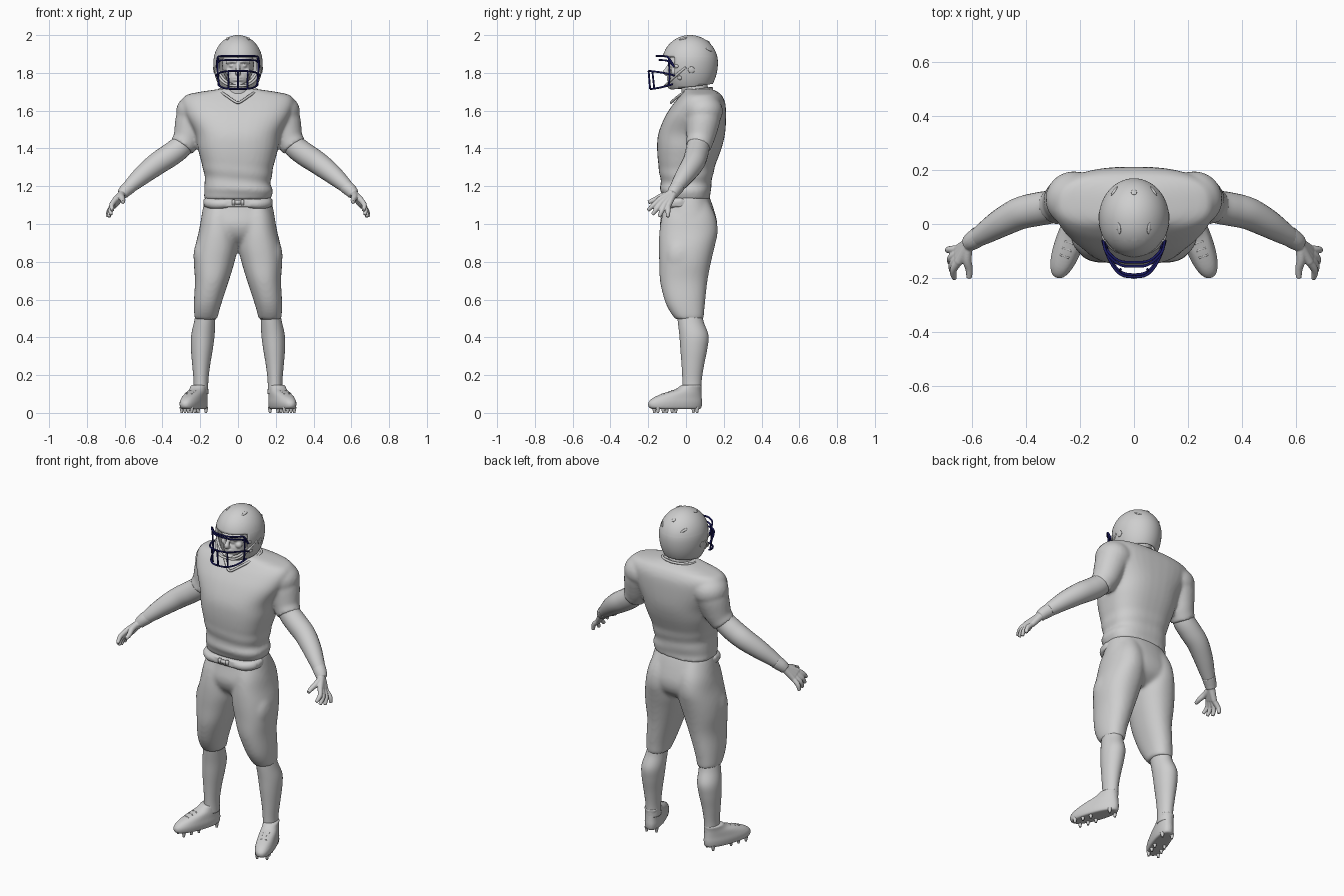
import bpy, bmesh, math
from mathutils import Vector, Matrix

if "Cube" in bpy.data.objects:
    bpy.data.objects.remove(bpy.data.objects["Cube"])


def material(name, rgb):
    m = bpy.data.materials.new(name)
    m.use_nodes = True
    m.diffuse_color = (*rgb, 1)
    node = next(n for n in m.node_tree.nodes if n.type == 'BSDF_PRINCIPLED')
    node.inputs["Base Color"].default_value = (*rgb, 1)
    return m


GREY = material("plain grey", (0.62, 0.62, 0.62))
NAVY = material("navy", (0.01, 0.01, 0.12))


def spline(rows, k=6):
    """Smooth interpolation through rows of numbers."""
    out = []
    for i in range(len(rows) - 1):
        a, b, c, d = (rows[min(max(i + j, 0), len(rows) - 1)] for j in (-1, 0, 1, 2))
        for s in range(k):
            t = s / k
            out.append([q + t / 2 * (r - p + t * (2 * p - 5 * q + 4 * r - u + t * (3 * (q - r) + u - p)))
                        for p, q, r, u in zip(a, b, c, d)])
    return out + [list(rows[-1])]


def skin(bm, loops):
    rings = [[bm.verts.new(p) for p in loop] for loop in loops]
    n = len(rings[0])
    for a, b in zip(rings, rings[1:]):
        for i in range(n):
            bm.faces.new((a[i], a[(i + 1) % n], b[(i + 1) % n], b[i]))
    bm.faces.new(rings[0])
    bm.faces.new(rings[-1])
    return [v for r in rings for v in r]


def loft(bm, rows, power=2.0, n=40):
    """Stacked level rings: z, centre x, half width, front y, back y."""
    loops = []
    for z, cx, rx, front, back in spline(rows):
        loop = []
        for i in range(n):
            a = math.tau * i / n
            c, s = math.cos(a), math.sin(a)
            e = 2 / power
            loop.append((cx + rx * math.copysign(abs(c) ** e, c),
                         (front + back) / 2 + (back - front) / 2 * math.copysign(abs(s) ** e, s), z))
        loops.append(loop)
    return skin(bm, loops)


def limb(bm, rows, n=20):
    """Round tube through x, y, z, radius."""
    pts = spline(rows)
    loops = []
    for i, p in enumerate(pts):
        d = Vector(pts[min(i + 1, len(pts) - 1)][:3]) - Vector(pts[max(i - 1, 0)][:3])
        u = d.cross(Vector((0.3, 1, 0.2))).normalized()
        w = d.cross(u).normalized()
        loops.append([Vector(p[:3]) + p[3] * (u * math.cos(math.tau * j / n) + w * math.sin(math.tau * j / n))
                      for j in range(n)])
    return skin(bm, loops)


def ball(bm, centre, radii, rot=Matrix(), seg=24):
    mat = Matrix.Translation(centre) @ rot @ Matrix.Diagonal((*radii, 1))
    return bmesh.ops.create_uvsphere(bm, u_segments=seg, v_segments=seg // 2, radius=1, matrix=mat)["verts"]


def finish(name, bm, voxel=0, mirror=False, smooth=4):
    bmesh.ops.recalc_face_normals(bm, faces=bm.faces)
    me = bpy.data.meshes.new(name)
    bm.to_mesh(me)
    bm.free()
    me.shade_smooth()
    me.materials.append(GREY)
    ob = bpy.data.objects.new(name, me)
    bpy.context.collection.objects.link(ob)
    if voxel:
        r = ob.modifiers.new("blend", 'REMESH')
        r.mode, r.voxel_size, r.use_smooth_shade = 'VOXEL', voxel, True
        s = ob.modifiers.new("soften", 'SMOOTH')
        s.factor, s.iterations = 0.5, smooth
    if mirror:
        ob.modifiers.new("mirror", 'MIRROR').use_mirror_merge = False
    return ob


def bar(name, paths, radius, mat):
    cu = bpy.data.curves.new(name, 'CURVE')
    cu.dimensions, cu.bevel_depth, cu.bevel_resolution, cu.use_fill_caps = '3D', radius, 2, True
    for path in paths:
        sp = cu.splines.new('NURBS')
        sp.points.add(len(path) - 1)
        for p, co in zip(sp.points, path):
            p.co = (*co, 1)
        sp.order_u, sp.use_endpoint_u = min(3, len(path)), True
    cu.materials.append(mat)
    ob = bpy.data.objects.new(name, cu)
    bpy.context.collection.objects.link(ob)


def both(path):
    """Continue a path that ends on the centre line across to the other side."""
    return path + [(-x, y, z) for x, y, z in reversed(path[:-1])]


# Jersey with padded shoulders, short sleeves and waist folds
bm = bmesh.new()
body = loft(bm, [(1.13, 0, .176, -.118, .13), (1.18, 0, .182, -.136, .131), (1.22, 0, .174, -.134, .136),
                 (1.30, 0, .187, -.145, .152), (1.40, 0, .213, -.153, .188), (1.48, 0, .228, -.146, .207),
                 (1.57, 0, .275, -.11, .212), (1.64, 0, .297, -.064, .208), (1.68, 0, .278, -.03, .19),
                 (1.698, 0, .21, -.015, .17), (1.715, 0, .095, -.01, .135)], 2.6)
for v in body:
    if v.co.z < 1.34:
        f = 1 + 0.018 * math.sin(75 * v.co.z + 9 * v.co.x) * min(1, (1.34 - v.co.z) * 10)
        v.co.x *= f
        v.co.y *= f
for s in (1, -1):
    ball(bm, (s * .222, .092, 1.597), (.106, .104, .092))
    limb(bm, [(s * .21, .10, 1.61, .08), (s * .238, .092, 1.56, .091),
              (s * .262, .08, 1.475, .079), (s * .277, .073, 1.44, .072), (s * .298, .064, 1.408, .068)])
finish("jersey", bm, voxel=.009, smooth=8)
bar("collar", [both([(0, .137, 1.718), (.08, .127, 1.718), (.105, .05, 1.71), (.085, -.016, 1.695),
                     (.045, -.052, 1.668), (.012, -.077, 1.645), (0, -.08, 1.642)])], .007, GREY)

# Arms
bm = bmesh.new()
limb(bm, [(.265, .08, 1.48, .058), (.30, .065, 1.413, .061), (.355, .055, 1.368, .062), (.42, .04, 1.325, .06),
          (.49, .005, 1.272, .053), (.55, -.032, 1.22, .042), (.595, -.06, 1.178, .031)])
finish("arms", bm, mirror=True)

# Gloved hands with spread fingers
bm = bmesh.new()
limb(bm, [(.57, -.043, 1.20, .038), (.595, -.06, 1.178, .035), (.612, -.072, 1.158, .03)])
for i in range(4):
    t = i / 3
    reach = .012 * math.sin(math.pi * t)
    base = Vector((.65, -.142, 1.128)).lerp(Vector((.652, -.093, 1.1)), t)
    tip = Vector((.664, -.202, 1.072)).lerp(Vector((.69, -.097, 1.036)), t) + Vector((0, -reach, -reach))
    bend = base.lerp(tip, .5) + Vector((.012, 0, 0))
    limb(bm, [(.603, -.065, 1.168, .022), (*base, .016)])
    limb(bm, [(*base, .0145), (*bend, .013), (*tip, .0095)])
limb(bm, [(.615, -.075, 1.16, .02), (.618, -.13, 1.145, .017), (.61, -.168, 1.127, .014), (.61, -.2, 1.115, .01)])
finish("gloves", bm, voxel=.0035, mirror=True, smooth=2)

# Trousers with thigh and knee pads
bm = bmesh.new()
loft(bm, [(1.15, 0, .172, -.11, .122), (1.08, 0, .187, -.122, .147), (1.0, 0, .199, -.138, .166),
          (.94, 0, .195, -.12, .155), (.9, 0, .14, -.08, .12), (.875, 0, .06, -.04, .08)], 2.3)
for s in (1, -1):
    loft(bm, [(1.12, s * .092, .07, -.1, .12), (1.04, s * .1, .092, -.128, .157), (.96, s * .106, .102, -.141, .168),
              (.88, s * .114, .113, -.144, .152), (.8, s * .126, .108, -.142, .133), (.7, s * .138, .09, -.138, .114),
              (.6, s * .157, .076, -.115, .103), (.54, s * .166, .067, -.088, .097), (.495, s * .17, .06, -.056, .094)], 2.2)
    ball(bm, (s * .186, -.03, .83), (.05, .08, .1))
finish("trousers", bm, voxel=.009, smooth=14)

# Belt, buckle and waist pouches
bm = bmesh.new()
loft(bm, [(1.09, 0, .176, -.134, .07), (1.095, 0, .181, -.138, .07), (1.125, 0, .181, -.136, .07),
          (1.133, 0, .175, -.13, .07)], 2.3)
for s in (1, -1):
    limb(bm, [(s * .06, -.116, 1.107, .022), (s * .11, -.104, 1.106, .027),
              (s * .15, -.072, 1.11, .027), (s * .164, -.02, 1.12, .022)])
finish("belt", bm, voxel=.006)
bm = bmesh.new()
for x, w in ((-.024, .018), (.024, .018), (0, .034)):
    bmesh.ops.create_cube(bm, size=1, matrix=Matrix.Translation((x, -.138, 1.114)) @ Matrix.Diagonal((w, .016, .04 - w / 2, 1)))
bmesh.ops.bevel(bm, geom=bm.edges[:], offset=.003, segments=2, affect='EDGES')
finish("buckle", bm)

# Lower legs
bm = bmesh.new()
loft(bm, [(.53, .17, .052, -.048, .085), (.48, .177, .056, -.043, .094), (.41, .186, .062, -.035, .119),
          (.34, .191, .058, -.03, .113), (.25, .195, .047, -.023, .095), (.17, .196, .039, -.019, .083),
          (.10, .196, .039, -.019, .081)])
finish("lower_legs", bm, mirror=True)

# Cleated shoes, toes turned out
turn = Matrix.Translation((.203, .03, 0)) @ Matrix.Rotation(math.radians(20), 4, 'Z') @ Matrix.Translation((0, -.03, 0))
bm = bmesh.new()
loft(bm, [(.02, 0, .044, -.19, .076), (.03, 0, .05, -.21, .084), (.055, 0, .053, -.212, .087),
          (.08, 0, .05, -.185, .085), (.103, 0, .047, -.13, .083), (.125, 0, .043, -.06, .082),
          (.148, 0, .043, -.025, .085)], 2.3)
bmesh.ops.transform(bm, matrix=turn, verts=bm.verts)
finish("shoes", bm, voxel=.006, mirror=True, smooth=2)
bm = bmesh.new()
for y in (-.17, -.12, -.07, .05):
    for x in (-.028, .028):
        bmesh.ops.create_cone(bm, cap_ends=True, segments=12, radius1=.006, radius2=.012, depth=.03,
                              matrix=turn @ Matrix.Translation((x, y, .015)))
finish("cleats", bm, mirror=True).data.set_sharp_from_angle(angle=.7)
bm = bmesh.new()
for i in range(3):
    y, z = -.075 - .027 * i, .116 - .008 * i
    limb(bm, [(*(turn @ Vector((x, y, z))), .004) for x in (-.018, .018)], 10)
finish("laces", bm, mirror=True)

# Neck
bm = bmesh.new()
loft(bm, [(1.6, 0, .085, -.03, .14), (1.68, 0, .078, -.022, .128), (1.73, 0, .068, -.025, .115),
          (1.82, 0, .068, -.025, .115)])
finish("neck", bm)

# Face
bm = bmesh.new()
ball(bm, (0, .012, 1.845), (.085, .102, .11))
ball(bm, (0, -.035, 1.775), (.062, .058, .062))
ball(bm, (0, -.075, 1.732), (.028, .024, .02))
limb(bm, [(0, -.082, 1.85, .01), (0, -.1, 1.82, .011), (0, -.108, 1.803, .015), (0, -.088, 1.795, .012)])
for s in (1, -1):
    limb(bm, [(s * .008, -.088, 1.858, .009), (s * .03, -.085, 1.862, .01), (s * .06, -.06, 1.855, .01)])
    ball(bm, (s * .032, -.074, 1.838), (.014, .012, .01))
    ball(bm, (s * .045, -.06, 1.805), (.022, .02, .02))
for z in (1.762, 1.774):
    limb(bm, [(-.026, -.082, z, .005), (0, -.094, z, .007), (.026, -.082, z, .005)])
finish("face", bm, voxel=.004, smooth=2)

# Helmet shell, cut open for the face and neck
C, R = Vector((0, .021, 1.855)), Vector((.13, .148, .145))
bm = bmesh.new()
ball(bm, C, R, seg=64)
for v in bm.verts:
    if v.co.z < C.z:
        v.co.z = C.z + (v.co.z - C.z) * 1.35
slope, hem = Vector((0, .08, -.04)).normalized(), Vector((0, -.14, 1))
for co, no in (((0, 0, 1.722), hem), ((0, 0, 1.885), (0, 0, 1)),
               ((0, -.06, 0), (0, 1, 0)), ((0, -.06, 1.8), slope)):
    bmesh.ops.bisect_plane(bm, geom=bm.verts[:] + bm.edges[:] + bm.faces[:], plane_co=co, plane_no=no)


def opened(p):
    edge = -.06 - max(0, 1.8 - p.z) * .5
    return p.dot(hem) < 1.722 or (p.z < 1.885 and p.y < edge)


bmesh.ops.delete(bm, geom=[f for f in bm.faces if opened(f.calc_center_median())], context='FACES')
helmet = finish("helmet", bm)
wall = helmet.modifiers.new("wall", 'SOLIDIFY')
wall.thickness, wall.offset = .012, -1

# Helmet vents, ear discs and strap clips
bm = bmesh.new()
for s in (1, -1):
    for d, size in (((.43, -.25, .87), (.008, .022, .004)), ((.6, .73, .5), (.007, .022, .004)),
                    ((.02, .65, .76), (.008, .012, .004)), ((.98, .05, -.2), (.018, .018, .004)),
                    ((.85, -.5, -.1), (.01, .016, .006)), ((.9, -.4, -.45), (.012, .012, .006))):
        n = Vector((s * d[0], d[1], d[2])).normalized()
        k = Vector((R.x, R.y, R.z * (1.35 if n.z < 0 else 1)))
        normal = Vector((n.x / k.x, n.y / k.y, n.z / k.z)).normalized()
        across = Vector((0, 1, 0)).cross(normal).normalized()
        frame = Matrix((across, normal.cross(across), normal)).transposed().to_4x4()
        ball(bm, C + n * k, size, frame, 16)
finish("helmet_fittings", bm)
bar("chin_strap", [both([(.124, .0, 1.83), (.105, -.07, 1.775), (.06, -.105, 1.735), (0, -.112, 1.73)])], .007, GREY)

# Face guard
upper = [both([(.112, -.062, 1.83), (.112, -.09, 1.888), (.09, -.125, 1.889), (.045, -.157, 1.889), (0, -.157, 1.889)]),
         both([(.112, -.065, 1.835), (.108, -.09, 1.866), (.06, -.14, 1.868), (0, -.142, 1.868)])]
lower = [both([(.116, -.06, 1.785), (.105, -.11, 1.80), (.058, -.19, 1.81), (0, -.198, 1.81)]),
         both([(.105, -.07, 1.74), (.095, -.12, 1.725), (.055, -.18, 1.715), (0, -.19, 1.715)])]
posts = [[(0, -.198, 1.81), (0, -.19, 1.715)]]
for s in (1, -1):
    posts += [[(s * .052, -.178, 1.808), (s * .05, -.168, 1.718)],
              [(s * .105, -.092, 1.88), (s * .112, -.085, 1.80), (s * .1, -.09, 1.735)]]
bar("face_guard", upper + lower + posts, .005, NAVY)
